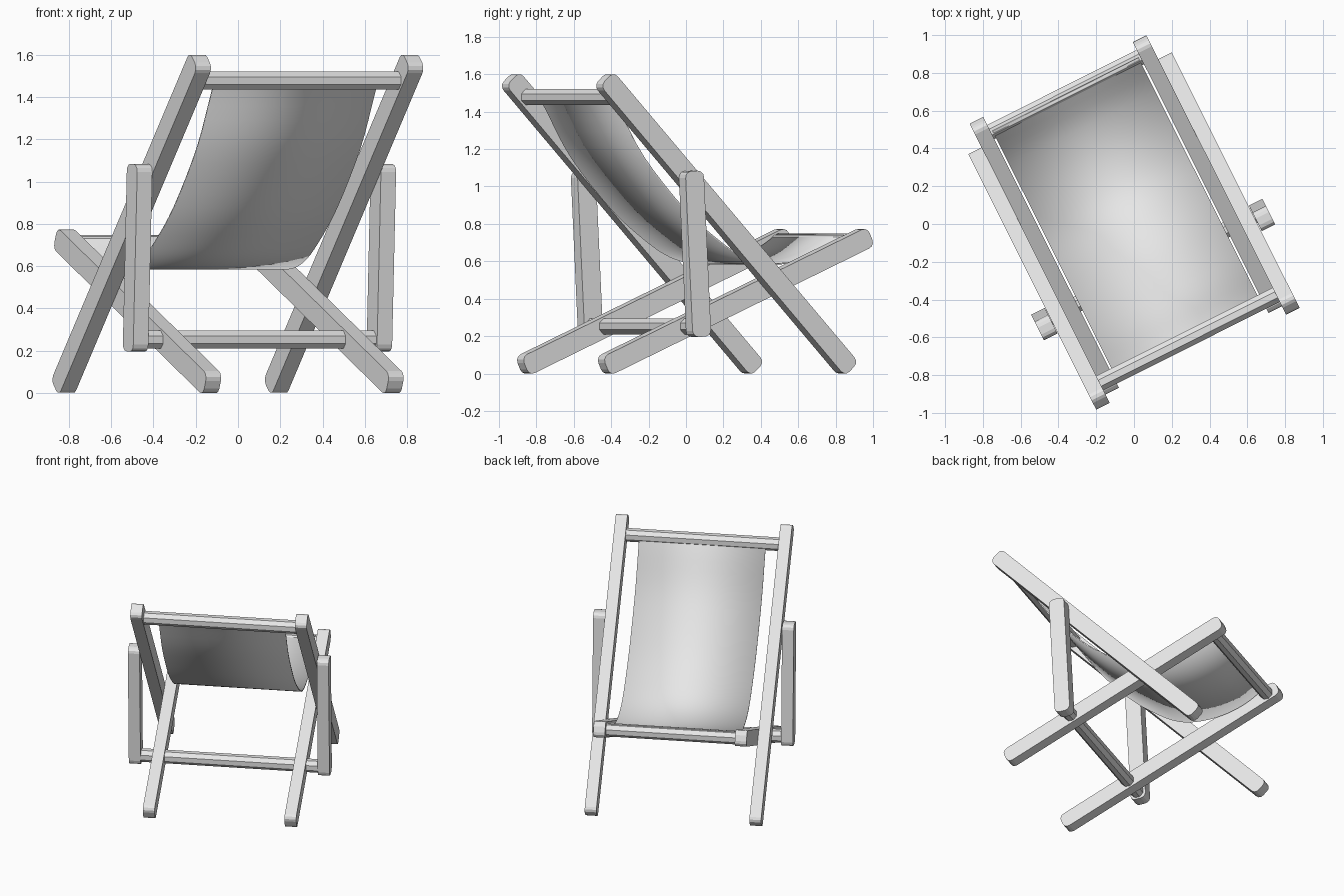
import bpy, bmesh
from math import radians, pi
from mathutils import Matrix, Vector

cube = bpy.data.objects.get("Cube")
if cube:
    bpy.data.objects.remove(cube, do_unlink=True)

# The whole chair stands turned about the vertical axis
CHAIR = Matrix.Rotation(radians(26.6), 4, 'Z') @ Matrix.Translation((-0.017, 0, 0))
BEAM_W, BEAM_D, BAR_R = 0.08, 0.11, 0.046

grey = bpy.data.materials.new("plain_grey")
grey.use_nodes = True
grey.diffuse_color = (0.8, 0.8, 0.8, 1)
grey.node_tree.nodes["Principled BSDF"].inputs["Base Color"].default_value = (0.8, 0.8, 0.8, 1)


def add_object(name, bm, local):
    bmesh.ops.recalc_face_normals(bm, faces=bm.faces)
    mesh = bpy.data.meshes.new(name)
    bm.to_mesh(mesh)
    bm.free()
    mesh.materials.append(grey)
    obj = bpy.data.objects.new(name, mesh)
    bpy.context.collection.objects.link(obj)
    obj.matrix_world = CHAIR @ local
    return obj


def beam(name, x, y, z, length, tilt):
    """Flat timber in the side plane with rounded ends."""
    bm = bmesh.new()
    bmesh.ops.create_cube(bm, size=1)
    bmesh.ops.scale(bm, vec=(BEAM_W, length, BEAM_D), verts=bm.verts)
    across = [e for e in bm.edges
              if abs(e.verts[0].co.x - e.verts[1].co.x) > BEAM_W / 2]
    bmesh.ops.bevel(bm, geom=across, offset=0.035, segments=3,
                    profile=0.5, affect='EDGES')
    add_object(name, bm, Matrix.Translation((x, y, z)) @ Matrix.Rotation(radians(tilt), 4, 'X'))


def crossbar(name, half, y, z):
    """Eight-sided rod running across the chair."""
    bm = bmesh.new()
    bmesh.ops.create_cone(bm, cap_ends=True, segments=8, radius1=BAR_R,
                          radius2=BAR_R, depth=2 * half)
    turn = Matrix.Rotation(pi / 2, 4, 'Y') @ Matrix.Rotation(pi / 8, 4, 'Z')
    add_object(name, bm, Matrix.Translation((0, y, z)) @ turn)


# Side timbers, mirrored
for side, s in (("left", 1), ("right", -1)):
    beam(side + "_back_rail", s * 0.562, -0.033, 0.80, 2.134, -46.7)
    beam(side + "_seat_rail", s * 0.483, 0.062, 0.386, 1.728, 23.7)
    beam(side + "_support_post", s * 0.645, -0.261, 0.64, 0.888, 92.9)

# Rods
crossbar("top_crossbar", 0.535, -0.672, 1.478)
crossbar("front_crossbar", 0.46, 0.775, 0.699)
crossbar("lower_crossbar", 0.64, -0.245, 0.252)

# Sagging cloth: smooth curve through a few profile points
profile = [Vector(p) for p in (
    (-0.665, 1.50), (-0.61, 1.41), (-0.46, 1.155), (-0.22, 0.88), (-0.02, 0.715),
    (0.13, 0.625), (0.28, 0.59), (0.45, 0.597), (0.62, 0.648), (0.775, 0.745))]
path = []
for i in range(len(profile) - 1):
    p0, p1 = profile[max(i - 1, 0)], profile[i]
    p2, p3 = profile[i + 1], profile[min(i + 2, len(profile) - 1)]
    for k in range(4):
        t = k / 4
        path.append(p1 + (p2 - p0) * t / 2
                    + (p0 * 2 - p1 * 5 + p2 * 4 - p3) * t ** 2 / 2
                    + (p1 * 3 - p0 - p2 * 3 + p3) * t ** 3 / 2)
path.append(profile[-1])

bm = bmesh.new()
rows = [[bm.verts.new((x, p.x, p.y)) for x in (-0.432, 0.432)] for p in path]
for a, b in zip(rows, rows[1:]):
    bm.faces.new((a[0], a[1], b[1], b[0]))
cloth = add_object("seat_cloth", bm, Matrix.Identity(4))
thick = cloth.modifiers.new("thickness", 'SOLIDIFY')
thick.thickness = 0.008
thick.offset = 0

bpy.ops.object.select_all(action='DESELECT')
cloth.select_set(True)
bpy.context.view_layer.objects.active = cloth
bpy.ops.object.shade_smooth_by_angle(angle=radians(35))
